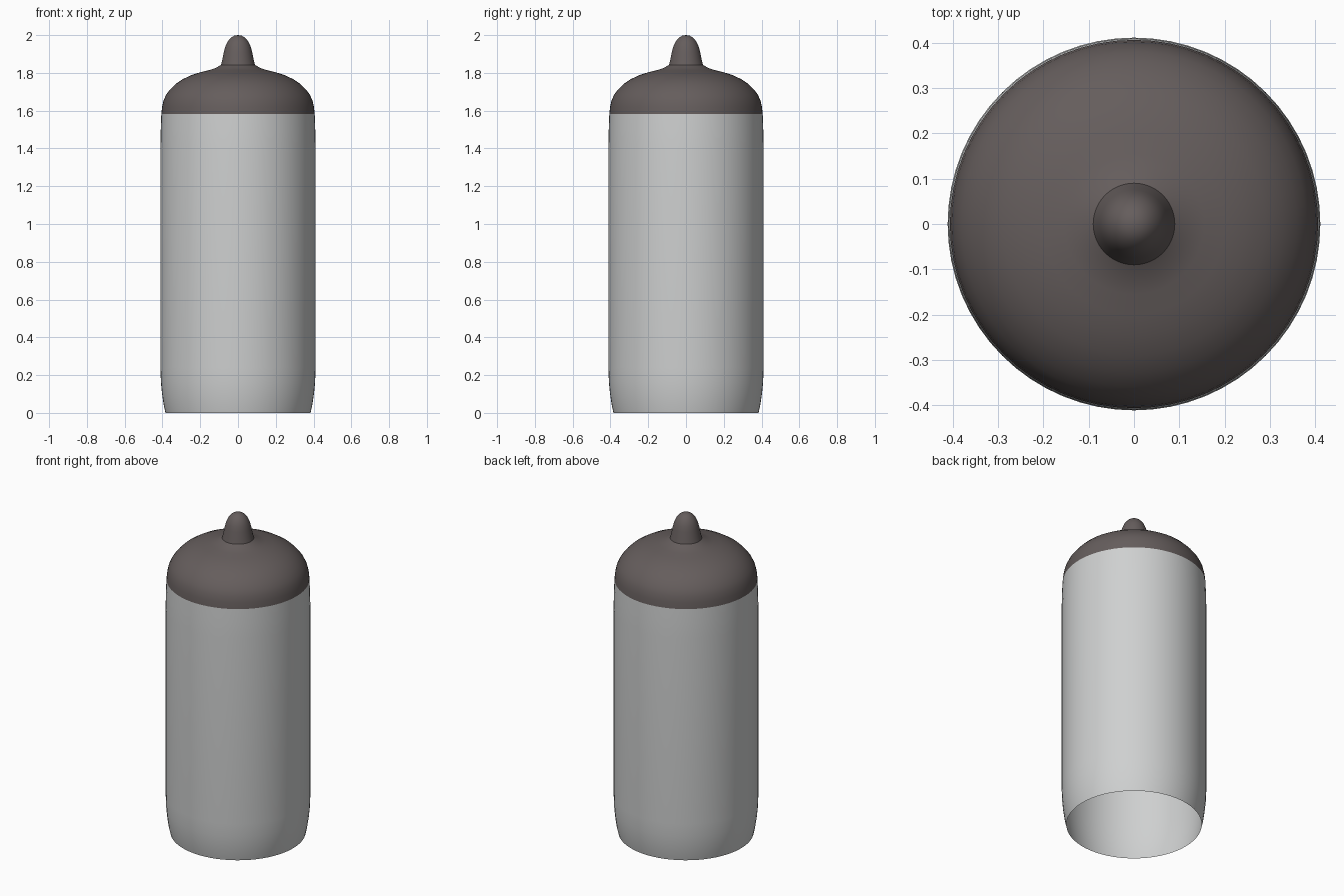
import bpy, bmesh, math

if "Cube" in bpy.data.objects:
    bpy.data.objects.remove(bpy.data.objects["Cube"])

SEGMENTS = 64


def material(name, rgb):
    m = bpy.data.materials.new(name)
    m.diffuse_color = (*rgb, 1.0)
    m.use_nodes = True
    m.node_tree.nodes["Principled BSDF"].inputs["Base Color"].default_value = m.diffuse_color
    return m


def lathe(name, profile, mat):
    """Revolve an (radius, height) profile around z as a smooth open shell."""
    bm = bmesh.new()
    rings = []
    for r, z in profile:
        if r == 0:
            rings.append([bm.verts.new((0, 0, z))] * SEGMENTS)
        else:
            angles = [2 * math.pi * i / SEGMENTS for i in range(SEGMENTS)]
            rings.append([bm.verts.new((r * math.cos(a), r * math.sin(a), z)) for a in angles])
    for low, high in zip(rings, rings[1:]):
        for i in range(SEGMENTS):
            j = (i + 1) % SEGMENTS
            corners = [low[i], low[j], high[j], high[i]]
            bm.faces.new(list(dict.fromkeys(corners)))
    for f in bm.faces:
        f.smooth = True
    mesh = bpy.data.meshes.new(name)
    bm.to_mesh(mesh)
    bm.free()
    mesh.materials.append(mat)
    obj = bpy.data.objects.new(name, mesh)
    bpy.context.collection.objects.link(obj)
    return obj


light_grey = material("light grey", (0.62, 0.63, 0.63))
dark_brown = material("dark brown grey", (0.13, 0.11, 0.108))

# Hollow body, open at the bottom with a slightly drawn-in rim
lathe("body", [(0.384, 0), (0.393, 0.04), (0.402, 0.10), (0.408, 0.16), (0.411, 0.24),
               (0.411, 1.40), (0.409, 1.50), (0.406, 1.583)], light_grey)

# Domed shoulder with a shallow flare up to the tip
lathe("dome", [(0.406, 1.583), (0.402, 1.62), (0.394, 1.655), (0.380, 1.685), (0.359, 1.713),
               (0.329, 1.743), (0.290, 1.768), (0.245, 1.789), (0.20, 1.803), (0.155, 1.814),
               (0.12, 1.825), (0.09, 1.842)], dark_brown)

# Rounded tip
lathe("tip", [(0.09, 1.842), (0.083, 1.87), (0.075, 1.91), (0.067, 1.94), (0.055, 1.966),
              (0.038, 1.986), (0.02, 1.997), (0, 2.0)], dark_brown)
